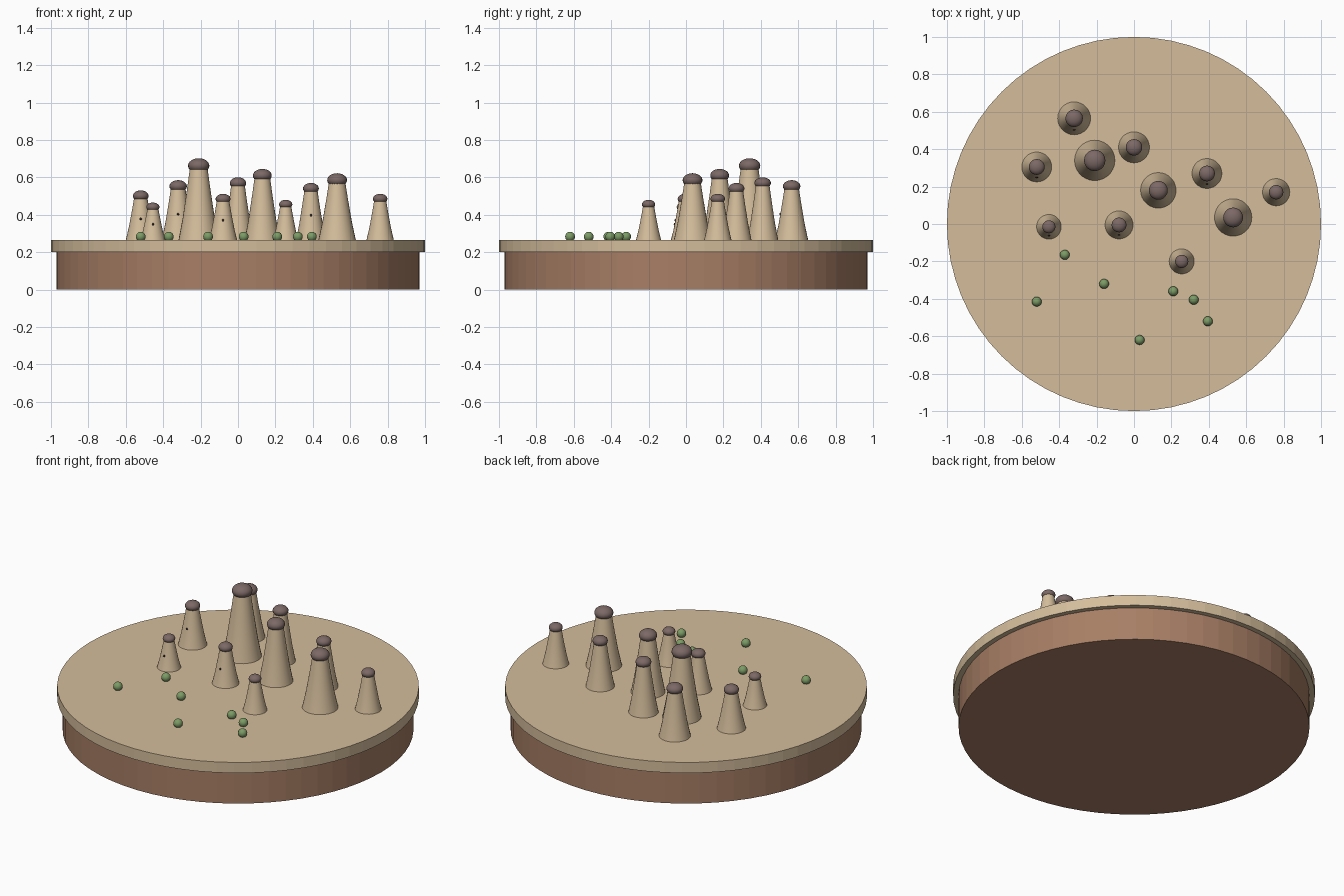
import bpy, bmesh, math

if "Cube" in bpy.data.objects:
    bpy.data.objects.remove(bpy.data.objects["Cube"], do_unlink=True)


def material(name, rgb):
    mat = bpy.data.materials.new(name)
    mat.use_nodes = True
    mat.diffuse_color = (*rgb, 1)
    mat.node_tree.nodes["Principled BSDF"].inputs["Base Color"].default_value = (*rgb, 1)
    return mat


sand = material("sand", (0.66, 0.51, 0.33))
clay = material("clay", (0.39, 0.21, 0.13))
stone = material("cap_stone", (0.20, 0.14, 0.13))
green = material("shrub_green", (0.20, 0.33, 0.13))
dark = material("window_dark", (0.03, 0.02, 0.015))


def finish(obj, name, mat, smooth=False):
    obj.name = name
    obj.data.materials.append(mat)
    if smooth:
        bpy.ops.object.select_all(action="DESELECT")
        obj.select_set(True)
        bpy.context.view_layer.objects.active = obj
        bpy.ops.object.shade_smooth_by_angle(angle=math.radians(40))
    return obj


def disc(name, radius, bottom, top, mat):
    bpy.ops.mesh.primitive_cylinder_add(vertices=64, radius=radius, depth=top - bottom,
                                        location=(0, 0, (top + bottom) / 2))
    return finish(bpy.context.object, name, mat)


def ball(name, radius, location, squash, mat):
    bpy.ops.mesh.primitive_uv_sphere_add(segments=20, ring_count=12, radius=radius, location=location)
    bpy.context.object.scale = squash
    return finish(bpy.context.object, name, mat, True)


def lathe(name, profile, location, mat, sides=28):
    mesh = bpy.data.meshes.new(name)
    bm = bmesh.new()
    rings = []
    for radius, z in profile:
        rings.append([bm.verts.new((radius * math.cos(math.tau * i / sides),
                                    radius * math.sin(math.tau * i / sides), z))
                      for i in range(sides)])
    for low, high in zip(rings, rings[1:]):
        for i in range(sides):
            j = (i + 1) % sides
            bm.faces.new((low[i], low[j], high[j], high[i]))
    bm.faces.new(rings[-1])
    bm.faces.new(rings[0][::-1])
    bm.to_mesh(mesh)
    bm.free()
    obj = bpy.data.objects.new(name, mesh)
    obj.location = location
    bpy.context.collection.objects.link(obj)
    return finish(obj, name, mat, True)


# Round stand
GROUND = 0.265
disc("base_drum", 0.97, 0, 0.2, clay)
disc("ground_plate", 1.0, 0.2, GROUND, sand)

# Rock chimneys: x, y, foot radius, top height, has a window
chimneys = [
    (-0.32, 0.565, 0.088, 0.585, True),
    (-0.52, 0.305, 0.080, 0.530, True),
    (-0.21, 0.340, 0.108, 0.702, False),
    (0.00, 0.410, 0.083, 0.600, False),
    (0.13, 0.180, 0.095, 0.645, False),
    (0.39, 0.270, 0.080, 0.570, True),
    (0.53, 0.035, 0.100, 0.622, False),
    (0.76, 0.170, 0.073, 0.512, False),
    (-0.455, -0.015, 0.066, 0.465, True),
    (-0.08, -0.005, 0.075, 0.512, True),
    (0.255, -0.200, 0.067, 0.480, False),
]
# Fractions of foot radius and of stem height
stem_shape = [(1, 0), (0.79, 0.3), (0.57, 0.7), (0.42, 1)]

for x, y, foot, top, window in chimneys:
    cap = foot * 0.53
    cap_z = top - cap * 0.7
    height = cap_z - GROUND
    lathe("chimney_stem", [(foot * r, height * z) for r, z in stem_shape], (x, y, GROUND), sand)
    ball("chimney_cap", cap, (x, y, cap_z), (1, 1, 0.7), stone)
    if window:
        ball("chimney_window", 0.006, (x, y - foot * 0.7, GROUND + height * 0.48), (1, 0.8, 1), dark)

# Shrubs scattered on the open ground
for x, y in [(-0.52, -0.415), (-0.37, -0.165), (-0.16, -0.32), (0.03, -0.62),
             (0.21, -0.36), (0.32, -0.405), (0.395, -0.52)]:
    ball("shrub", 0.026, (x, y, 0.283), (1, 1, 1), green)
